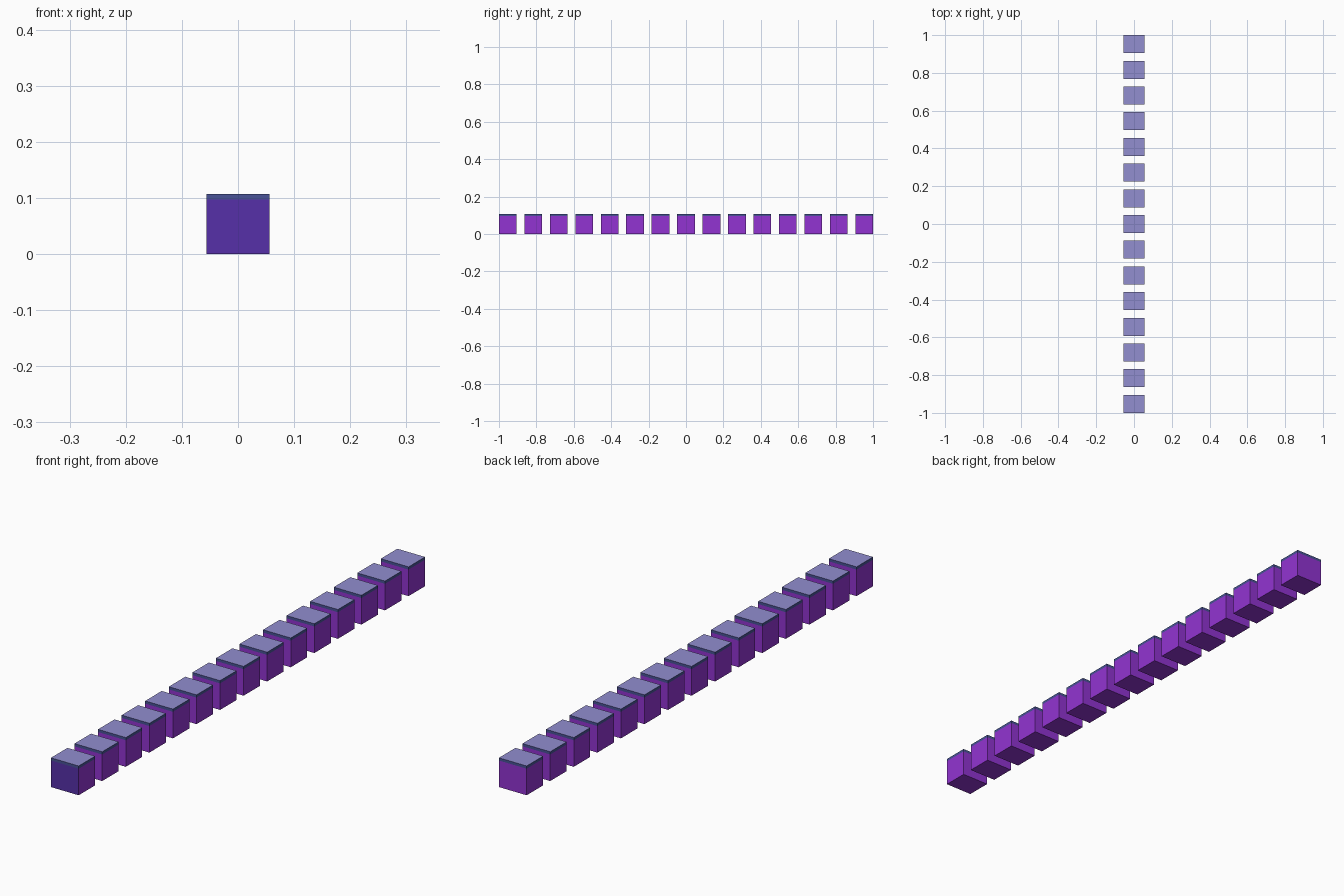
import bpy, bmesh

if "Cube" in bpy.data.objects:
    bpy.data.objects.remove(bpy.data.objects["Cube"])

def material(name, rgb):
    m = bpy.data.materials.new(name)
    lin = [c / 12.92 if c <= 0.04045 else ((c + 0.055) / 1.055) ** 2.4 for c in (v / 255 for v in rgb)]
    m.diffuse_color = (*lin, 1)
    m.use_nodes = True
    m.node_tree.nodes["Principled BSDF"].inputs["Base Color"].default_value = m.diffuse_color
    return m

PURPLE = material("purple", (146, 52, 210))
INDIGO = material("indigo", (86, 48, 168))
LAVENDER = material("lavender", (146, 142, 208))
SLATE = material("slate blue", (72, 82, 150))

COUNT, WIDTH, DEPTH = 15, 0.112, 0.095
BODY_TOP, TOP = 0.097, 0.107
PITCH = (2 - DEPTH) / (COUNT - 1)

def box(name, y, z0, z1, mats, rule):
    bm = bmesh.new()
    bmesh.ops.create_cube(bm, size=1)
    for v in bm.verts:
        v.co = (v.co.x * WIDTH, y + v.co.y * DEPTH, z0 + (v.co.z + 0.5) * (z1 - z0))
    bm.normal_update()
    for f in bm.faces:
        f.material_index = rule(f.normal)
    me = bpy.data.meshes.new(name)
    bm.to_mesh(me)
    bm.free()
    for m in mats:
        me.materials.append(m)
    bpy.context.collection.objects.link(bpy.data.objects.new(name, me))

for i in range(COUNT):
    y = -1 + DEPTH / 2 + i * PITCH
    # purple block; the leading one has an indigo front
    box(f"block_{i + 1}", y, 0, BODY_TOP, (PURPLE, INDIGO),
        lambda n: int(i == 0 and n.y < -0.5))
    # thin lid: lavender top, slate rim
    box(f"lid_{i + 1}", y, BODY_TOP, TOP, (LAVENDER, SLATE),
        lambda n: int(abs(n.z) < 0.5))
